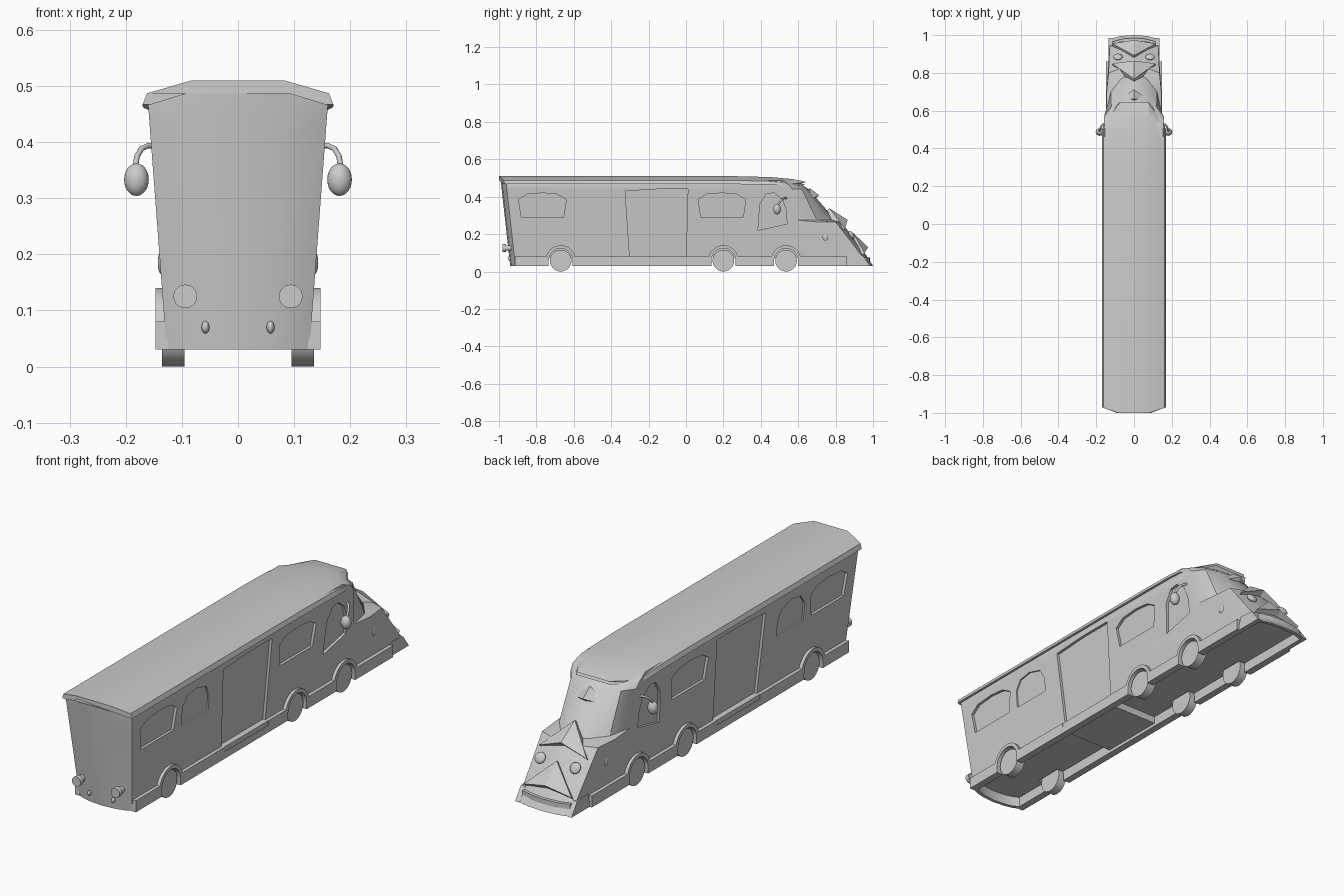
import bpy, bmesh, math
from mathutils import Vector

if "Cube" in bpy.data.objects:
    bpy.data.objects.remove(bpy.data.objects["Cube"])


def wall(z):
    # side walls lean outward towards the roof
    return 0.125 + 0.0755 * z


def finish(name, bm, angle=30):
    bmesh.ops.recalc_face_normals(bm, faces=bm.faces)
    me = bpy.data.meshes.new(name)
    bm.to_mesh(me)
    bm.free()
    ob = bpy.data.objects.new(name, me)
    bpy.context.collection.objects.link(ob)
    smooth(ob, angle)
    return ob


def smooth(ob, angle=30):
    bpy.ops.object.select_all(action='DESELECT')
    bpy.context.view_layer.objects.active = ob
    ob.select_set(True)
    bpy.ops.object.shade_smooth_by_angle(angle=math.radians(angle))


def loft(bm, rings):
    vs = [[bm.verts.new(p) for p in r] for r in rings]
    n = len(rings[0])
    for a, b in zip(vs, vs[1:]):
        for i in range(n):
            j = (i + 1) % n
            bm.faces.new((a[i], a[j], b[j], b[i]))
    bm.faces.new(vs[0])
    bm.faces.new(vs[-1])


def side_prisms(bm, outline, inner, outer):
    # extrude a (y, z) outline sideways on both sides of the vehicle
    for s in (1, -1):
        loft(bm, [[(s * f(z), y, z) for y, z in outline] for f in (inner, outer)])


def cylinder(name, loc, r, depth, axis, n=28):
    rot = (0, math.pi / 2, 0) if axis == 'x' else (math.pi / 2, 0, 0)
    bpy.ops.mesh.primitive_cylinder_add(vertices=n, radius=r, depth=depth, location=loc, rotation=rot)
    ob = bpy.context.object
    ob.name = name
    smooth(ob)
    return ob


def ball(name, loc, scale, rot=(0, 0, 0)):
    bpy.ops.mesh.primitive_uv_sphere_add(segments=20, ring_count=12, radius=1, location=loc, rotation=rot)
    ob = bpy.context.object
    ob.name = name
    ob.scale = scale
    smooth(ob, 60)
    return ob


def arc(y, r, zlow, n=14):
    # arc over a wheel, from rear to front, ending at height zlow
    a = math.asin((zlow - 0.06) / r)
    return [(y - r * math.cos(a + (math.pi - 2 * a) * i / n),
             0.06 + r * math.sin(a + (math.pi - 2 * a) * i / n)) for i in range(n + 1)]


WHEELS = (-0.67, 0.2, 0.535)

# body shell: horizontal outlines stacked upward
# z, width scale, side end, corner x, corner y, mid y, centre y
LEVELS = [(0.03, 1, .93, .127, .98, .995, 1.0),
          (0.09, 1, .90, .129, .935, .955, .962),
          (0.265, 1, .70, .135, .80, .822, .83),
          (0.275, 1, .59, .122, .70, .77, .80),
          (0.44, 1, .57, .12, .62, .645, .655),
          (0.465, 1, .55, .12, .59, .61, .62),
          (0.487, .95, .50, .11, .54, .56, .57)]


def outline(z, k, ys, xk, yk, ym, yc):
    w, rc = wall(z) * k, -0.94 - 0.05 * (z - 0.03) / 0.45
    half = [(0, rc), (.5 * w, rc + .006), (.8 * w, rc + .016), (w, rc + .028),
            (w, ys), (xk, yk), (.55 * xk, ym), (0, yc)]
    return [(x, y, z) for x, y in half] + [(-x, y, z) for x, y in half[-2:0:-1]]


bm = bmesh.new()
rings = [outline(*l) for l in LEVELS]
lip = [[(x * .9, y * .985, z) for x, y, _ in rings[0]] for z in (0.075, 0.03)]
loft(bm, lip + rings)
body = finish("body", bm)

# cutters: windows, doors and wheel wells
rear_win = [(-.88, .29), (-.655, .29), (-.64, .385), (-.69, .413), (-.765, .42), (-.85, .413), (-.895, .385)]
arch_win = [(-.6, .29), (-.415, .29), (-.415, .35), (-.44, .4), (-.51, .42), (-.57, .41), (-.6, .37)]
mid_win = [(y + .96, z) for y, z in rear_win]
cab_win = [(.385, .22), (.54, .255), (.535, .33), (.515, .385), (.47, .42), (.43, .415), (.395, .36)]
door = [(-.3, .062), (0, .062), (.01, .44), (-.16, .44), (-.325, .43)]
bm = bmesh.new()
for shape, d in ((rear_win, .012), (arch_win, .007), (mid_win, .012), (cab_win, .012), (door, .012)):
    side_prisms(bm, shape, lambda z: wall(z) - d, lambda z: .25)
for y in WHEELS:
    well = [(y - .064, .0)] + arc(y, .064, .06) + [(y + .064, .0)]
    side_prisms(bm, well, lambda z: .085, lambda z: .25)
cutter = finish("opening_cutter", bm)
cutter.hide_render = True
mod = body.modifiers.new("openings", 'BOOLEAN')
mod.operation, mod.solver, mod.object = 'DIFFERENCE', 'EXACT', cutter
bpy.context.view_layer.objects.active = body
bpy.ops.object.modifier_apply(modifier=mod.name)
bpy.data.objects.remove(cutter)
smooth(body)

# skirts with wheel arches and a lowered door sill
top, bottom = [(-.915, .08)], [(-.915, .03)]
for y in WHEELS:
    if y == 0.2:
        top += [(-.3, .08), (-.3, .06), (0, .06), (0, .08)]
    top += arc(y, .08, .08)
    bottom += [(y - .064, .03)] + arc(y, .064, .06) + [(y + .064, .03)]
top.append((.86, .08))
bottom.append((.86, .03))
bm = bmesh.new()
side_prisms(bm, top + bottom[::-1], lambda z: .124, lambda z: .147)
finish("skirts", bm)

# front bumper ends
bm = bmesh.new()
side_prisms(bm, [(.86, .03), (.86, .05), (.87, .09), (.945, .085), (.985, .03)],
            lambda z: .115, lambda z: .136)
finish("bumper_ends", bm)

# door step across the floor
bpy.ops.mesh.primitive_cube_add(size=1, location=(0, -.15, .062))
step = bpy.context.object
step.name = "door_step"
step.scale = (.29, .3, .036)

# roof: cross-section lofted from rear to front, chamfered in plan
SECTION = [(0, .51), (.082, .51), (.162, .487), (.17, .467), (.155, .467), (.09, .487), (0, .487)]
ring2d = SECTION + [(-x, z) for x, z in SECTION[-2:0:-1]]
bm = bmesh.new()
rings = []
for y, slant, drop, k in ((-1, .03, 0, 1), (.25, 0, 0, 1), (.45, -.02, .005, 1),
                          (.56, -.06, .015, .99), (.61, -.09, .023, .95), (.642, -.11, .032, .92)):
    rings.append([(x * k, y + slant * max(0, abs(x) - .09) / .08, z - drop * (z - .44) / .07)
                  for x, z in ring2d])
loft(bm, rings)
finish("roof", bm, 20)


# raised arrow ornaments down the nose
def chevron(name, spike, tip, notch, lift, thick=.018):
    up = Vector((0, .75, .65)) * lift
    base = [Vector(spike), Vector(tip), Vector(notch), Vector((-tip[0], tip[1], tip[2]))]
    m = bmesh.new()
    lo = [p - Vector((0, .75, .65)) * thick * 1.6 for p in base]
    hi = [base[0] + up * .3, base[1], base[2] + up, base[3]]
    a, b = [[m.verts.new(p) for p in r] for r in (lo, hi)]
    for i in range(4):
        j = (i + 1) % 4
        m.faces.new((a[i], a[j], b[j], b[i]))
    for r in (a, b):
        m.faces.new((r[0], r[1], r[2]))
        m.faces.new((r[0], r[2], r[3]))
    finish(name, m, 10)


chevron("windscreen_peak", (0, .66, .445), (.075, .665, .385), (0, .708, .405), .005)
chevron("hood_chevron", (0, .765, .335), (.115, .85, .23), (0, .855, .268), .012)
chevron("grille_chevron", (0, .89, .205), (.115, .955, .10), (0, .965, .122), .012)

for s, side in ((1, "right"), (-1, "left")):
    # wheels
    for i, y in enumerate(WHEELS):
        cylinder(f"wheel_{side}_{i}", (s * .115, y, .058), .058, .04, 'x')
    # rear lamps: stem and flared head
    cylinder(f"rear_lamp_{side}", (s * .094, -.972, .125), .021, .02, 'y')
    cylinder(f"rear_lamp_stem_{side}", (s * .094, -.95, .125), .014, .05, 'y')
    ball(f"tow_hook_{side}", (s * .058, -.942, .07), (.007, .01, .011))
    # headlamps and side lamps
    ball(f"headlamp_{side}", (s * .085, .885, .195), (.024, .024, .012), (math.radians(-55), 0, 0))
    ball(f"side_lamp_{side}", (s * .137, .745, .185), (.006, .015, .02))
    # mirrors on bent arms
    cu = bpy.data.curves.new("mirror_arm", 'CURVE')
    cu.dimensions, cu.bevel_depth, cu.bevel_resolution = '3D', .005, 2
    sp = cu.splines.new('POLY')
    pts = [(.145, .54, .392), (.16, .53, .394), (.172, .518, .388), (.18, .503, .375), (.183, .49, .355)]
    sp.points.add(len(pts) - 1)
    for p, (x, y, z) in zip(sp.points, pts):
        p.co = (s * x, y, z, 1)
    bpy.context.collection.objects.link(bpy.data.objects.new(f"mirror_arm_{side}", cu))
    ball(f"mirror_{side}", (s * .181, .487, .333), (.022, .02, .029))
